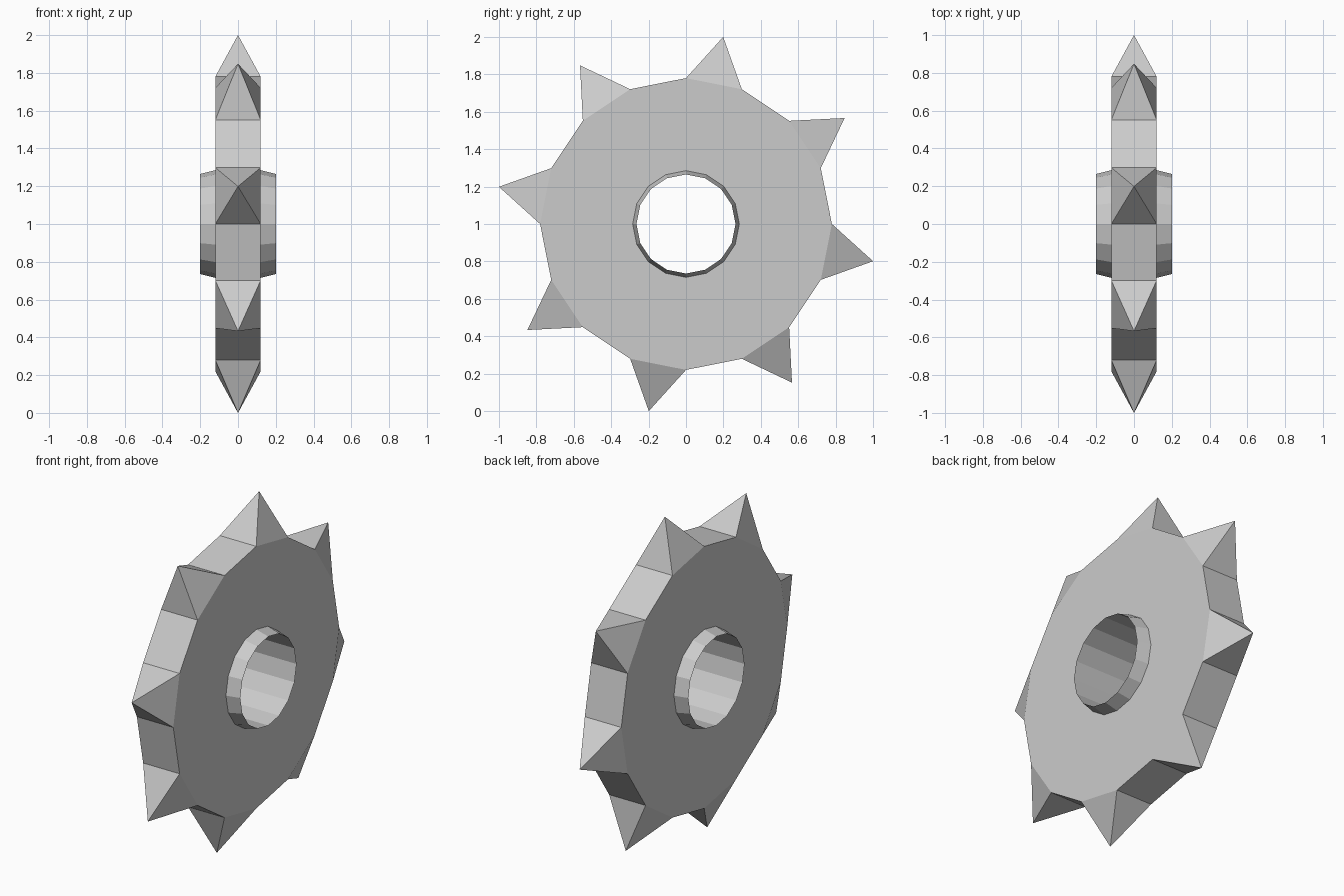
import bpy
import bmesh
from math import sin, cos, pi
from mathutils import Vector

SIDES = 16
CENTRE_Z = 1.0

cube = bpy.data.objects.get("Cube")
if cube:
    bpy.data.objects.remove(cube, do_unlink=True)

# Plain grey metal
grey = bpy.data.materials.new("grey_metal")
grey.use_nodes = True
colour = (0.6, 0.6, 0.6, 1.0)
grey.diffuse_color = colour
grey.node_tree.nodes["Principled BSDF"].inputs["Base Color"].default_value = colour


def around(x, radius, step):
    angle = 2 * pi * step / SIDES
    return Vector((x, radius * sin(angle), CENTRE_Z + radius * cos(angle)))


def lathe(bm, profile):
    """Sweep a closed (x, radius) profile about the axle; return face strips."""
    rings = [[bm.verts.new(around(x, r, k)) for k in range(SIDES)]
             for x, r in profile]
    strips = []
    for i, ring in enumerate(rings):
        other = rings[(i + 1) % len(rings)]
        strips.append([bm.faces.new((ring[k], ring[(k + 1) % SIDES],
                                     other[(k + 1) % SIDES], other[k]))
                       for k in range(SIDES)])
    return strips


def finish(bm, name):
    bmesh.ops.recalc_face_normals(bm, faces=bm.faces)
    mesh = bpy.data.meshes.new(name)
    bm.to_mesh(mesh)
    bm.free()
    mesh.materials.append(grey)
    obj = bpy.data.objects.new(name, mesh)
    bpy.context.collection.objects.link(obj)


# Wheel disc, with a pyramid spike raised from every second rim face
bm = bmesh.new()
strips = lathe(bm, [(-0.12, 0.78), (0.12, 0.78), (0.12, 0.275), (-0.12, 0.275)])
for k in range(0, SIDES, 2):
    poked = bmesh.ops.poke(bm, faces=[strips[0][k]])
    poked["verts"][0].co = around(0, 1.02, k + 0.5)
finish(bm, "spiked_wheel")

# Thin axle sleeve, tapering to a sharp lip on both sides
bm = bmesh.new()
lathe(bm, [(-0.2, 0.265), (-0.12, 0.285), (0.12, 0.285), (0.2, 0.265)])
finish(bm, "axle_sleeve")
